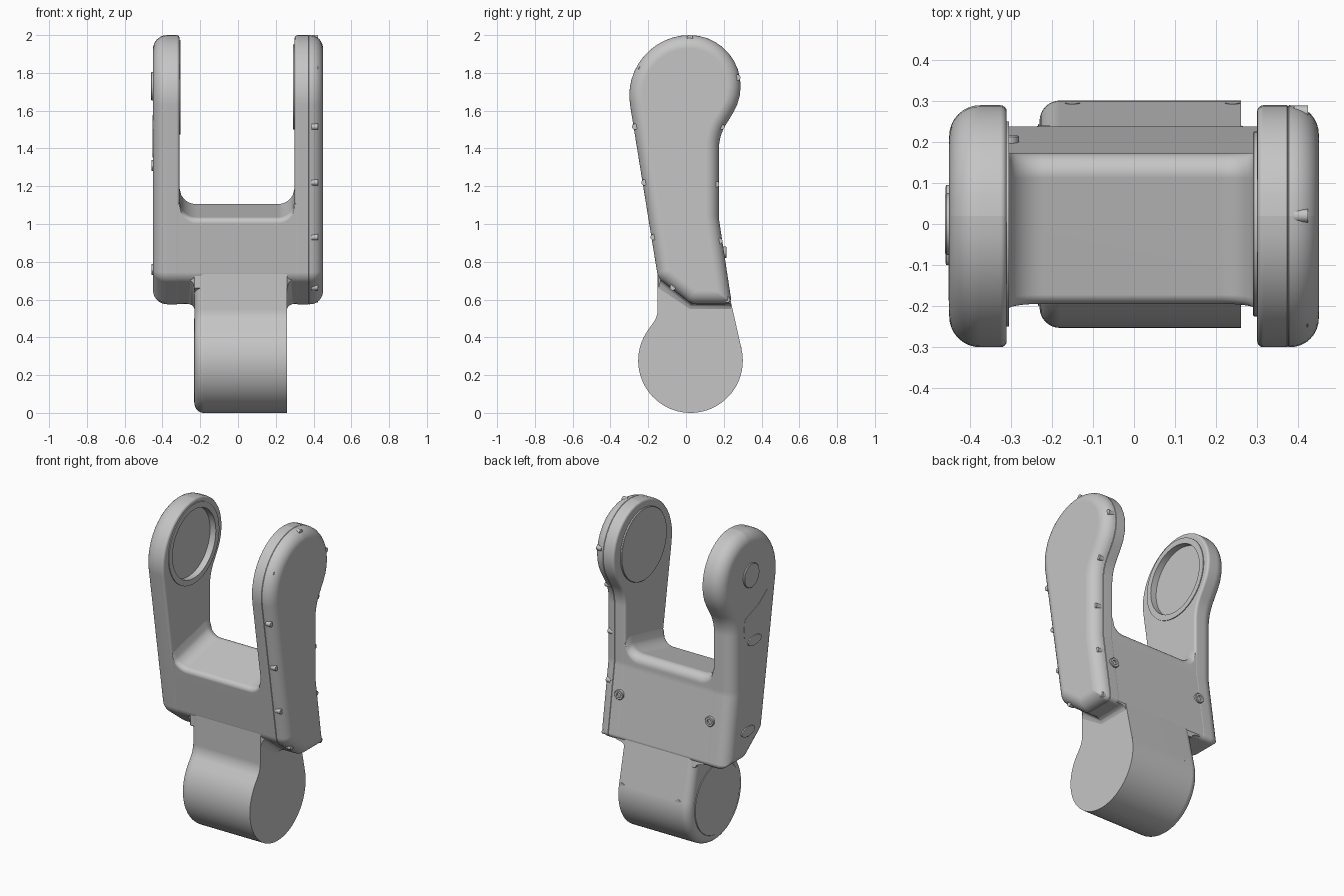
import bpy, bmesh
from math import sin, cos, pi, tan, acos, sqrt, radians
from mathutils import Vector

if "Cube" in bpy.data.objects:
    bpy.data.objects.remove(bpy.data.objects["Cube"])

grey = bpy.data.materials.new("light grey")
grey.use_nodes = True
COLOUR = (0.56, 0.56, 0.56, 1)
grey.diffuse_color = COLOUR
grey.node_tree.nodes["Principled BSDF"].inputs["Base Color"].default_value = COLOUR


def rounded(corners, inset=0.0, seg=12):
    """Clockwise (y, z, radius) corners -> filleted outline, moved inwards by inset."""
    n, pts = len(corners), []
    pos = [Vector(c[:2]) for c in corners]
    for i in range(n):
        u = (pos[i] - pos[i - 1]).normalized()
        v = (pos[(i + 1) % n] - pos[i]).normalized()
        turn = u.x * v.y - u.y * v.x
        side = 1 if turn > 0 else -1
        half = acos(max(-1, min(1, u.dot(v)))) / 2
        inward = Vector((u.y + v.y, -u.x - v.x)).normalized()
        p = pos[i] + inward * (inset / cos(half))
        # convex fillets shrink with the inset, concave ones grow
        r = max(corners[i][2] + side * inset, 0.004)
        start = p - u * r * tan(half)
        normal = Vector((-u.y, u.x)) * side
        centre = start + normal * r
        for k in range(seg + 1):
            a = 2 * half * k / seg
            pts.append(centre - normal * r * cos(a) + u * r * sin(a))
    return pts


def circle(r, y=0.0, z=0.0, n=64):
    return [Vector((y + r * cos(2 * pi * k / n), z + r * sin(2 * pi * k / n))) for k in range(n)]


def skin(bm, rings):
    """Join (x, outline) sections with quads and return the vertex rows."""
    rows = [[bm.verts.new((x, p.x, p.y)) for p in pts] for x, pts in rings]
    for a, b in zip(rows, rows[1:]):
        for i in range(len(a)):
            j = (i + 1) % len(a)
            bm.faces.new((a[i], a[j], b[j], b[i]))
    return rows


def loop_edges(bm, row):
    return [bm.edges.get((row[i - 1], row[i])) for i in range(len(row))]


def loft(name, rings, caps=True, recess=None):
    """Solid through the sections, with an optional pocket sunk into its end face."""
    bm = bmesh.new()
    rows = skin(bm, rings)
    if caps:
        bm.faces.new(rows[0])
    if recess:
        pocket = skin(bm, recess)
        bm.faces.new(pocket[-1])
        bmesh.ops.triangle_fill(bm, use_beauty=True, normal=(1, 0, 0),
                                edges=loop_edges(bm, rows[-1]) + loop_edges(bm, pocket[0]))
    elif caps:
        bm.faces.new(rows[-1])
    bmesh.ops.recalc_face_normals(bm, faces=bm.faces)
    me = bpy.data.meshes.new(name)
    bm.to_mesh(me)
    bm.free()
    me.materials.append(grey)
    ob = bpy.data.objects.new(name, me)
    bpy.context.collection.objects.link(ob)
    bpy.ops.object.select_all(action="DESELECT")
    ob.select_set(True)
    bpy.context.view_layer.objects.active = ob
    bpy.ops.object.shade_smooth_by_angle(angle=radians(32))
    ob.modifiers.new("Weighted Normal", "WEIGHTED_NORMAL").keep_sharp = True
    return ob


def turned(name, profile, loc, rot=0.0, squash=1.0, caps=True):
    """Round part along x from (x, radius) pairs; rot turns it about z."""
    ob = loft(name, [(x, circle(r)) for x, r in profile], caps)
    ob.location, ob.rotation_euler.z, ob.scale.z = loc, rot, squash


def round_end(x, r, s, seg=8):
    """(x, inset) steps of a rounded edge starting at end face x."""
    return [(x + s * r * (1 - cos(a)), r * (1 - sin(a)))
            for a in (pi / 2 * k / seg for k in range(seg + 1))]


# Side outline of the arms
FOOT = [(0.174, 1.03, 0.2), (0.243, 0.575, 0.03), (0.03, 0.575, 0.08), (-0.148, 0.713, 0.08)]
ARM = [(-0.356, 2.0, 0.32), (0.5, 2.0, 0.27), (0.174, 1.465, 0.25)] + FOOT
HUB_Y, HUB_Z = 0.0, 1.725


def arm(name, steps, recess=None):
    loft(name, [(x, rounded(ARM, i)) for x, i in steps], recess=recess)


# Arm with the bearing recess
arm("right_arm", round_end(-0.45, 0.075, 1) + round_end(-0.31, 0.015, -1, 4)[::-1],
    [(x, circle(0.217, HUB_Y, HUB_Z)) for x in (-0.31, -0.345)])
turned("bearing_rim", [(-0.345, 0.215), (-0.305, 0.215), (-0.305, 0.25), (-0.32, 0.25)],
       (0, HUB_Y, HUB_Z), caps=False)

# Arm with the screwed cover; the seam is a fine groove
seam = [(0.373, 0), (0.375, 0.002), (0.377, 0)]
arm("left_arm", round_end(0.3, 0.015, 1, 4) + seam + round_end(0.45, 0.07, -1)[::-1])
turned("bearing_disc", [(0.32, 0.225), (0.292, 0.225), (0.29, 0.223)], (0, HUB_Y, HUB_Z))

# Bridge between the arms, its floor curving up into both of them
R = 0.09
steps = [(R * k / 8, R - sqrt(R * R - (R - R * k / 8) ** 2)) for k in range(9)]
lifts = [(-0.36, R)] + [(-0.311 + d, l) for d, l in steps]
lifts += [(0.301 - d, l) for d, l in steps[::-1]] + [(0.35, R)]
bridge = []
for x, lift in lifts:
    front = 1.03 + lift
    top = [(-0.148 - 0.162 * (front - 0.713), front, 0.03), (0.174, 1.12 + lift, 0.05)]
    bridge.append((x, rounded(top + FOOT, 0.001)))
loft("bridge", bridge)

# Neck and lower drum
DRUM = [(-0.15, 0.8, 0.01), (0.19, 0.8, 0.01), (0.37, 0, 0.277), (-0.515, 0, 0.277),
        (-0.15, 0.51, 0.12)]
loft("lower_drum", [(x, rounded(DRUM, i, 24)) for x, i in
                    round_end(-0.23, 0.05, 1) + [(0.26, 0)]])
turned("drum_cap", [(-0.2, 0.222), (-0.232, 0.222), (-0.234, 0.22)], (0, 0.022, 0.277))

# Fillets from the sides of the neck out to the underside of the body
inner = [(-0.146, 0.76), (-0.146, 0.66), (0.02, 0.55), (0.24, 0.55), (0.2, 0.76)]
outer = [(-0.13, 0.76), (-0.13, 0.715), (0.03, 0.58), (0.235, 0.58), (0.2, 0.76)]
for name, x, s in (("right_neck_fillet", -0.23, -1), ("left_neck_fillet", 0.26, 1)):
    loft(name, [(x - s * 0.04, [Vector(p) for p in inner])] +
         [(x + s * d * 0.65, [Vector(b).lerp(Vector(a), l / R) for a, b in zip(inner, outer)])
          for d, l in steps])

# Cover screws around the edge
SCREWS = [(0.02, 1.985), (-0.235, 1.82), (0.272, 1.775), (-0.27, 1.515), (0.188, 1.515),
          (-0.22, 1.22), (0.16, 1.21), (-0.172, 0.93), (0.177, 0.91), (-0.07, 0.665), (0.217, 0.6)]
for i, (y, z) in enumerate(SCREWS):
    turned(f"cover_screw_{i + 1}", [(0.39, 0.016), (0.424, 0.016)], (0, y, z))

# Details on the outer face of the plain arm
turned("pivot_button", [(-0.44, 0.075), (-0.457, 0.075), (-0.46, 0.072)], (0, 0.0, 1.73))
for name, y, z in (("upper_oval_plug", -0.035, 1.31), ("lower_oval_plug", 0.03, 0.76)):
    turned(name, [(-0.44, 0.065), (-0.457, 0.065), (-0.459, 0.06)], (0, y, z), squash=0.45)
PANEL = [(-0.19, 1.6, 0.02), (-0.08, 1.52, 0.08), (0.06, 1.47, 0.03), (0.07, 1.35, 0.02),
         (-0.17, 1.37, 0.04)]
loft("side_panel", [(x, rounded(PANEL)) for x in (-0.445, -0.452)])

# Screw bosses on the back
for side, x in (("left", 0.32), ("right", -0.31)):
    turned(f"{side}_back_boss", [(-0.03, 0.03), (0.012, 0.03), (0.015, 0.027), (0.015, 0.015),
                                 (0.003, 0.015)], (x, 0.2, 0.85), pi / 2)
for side, x in (("left", 0.24), ("right", -0.15)):
    turned(f"{side}_drum_plug", [(-0.03, 0.02), (0.003, 0.02)], (x, 0.292, 0.33), pi / 2)
